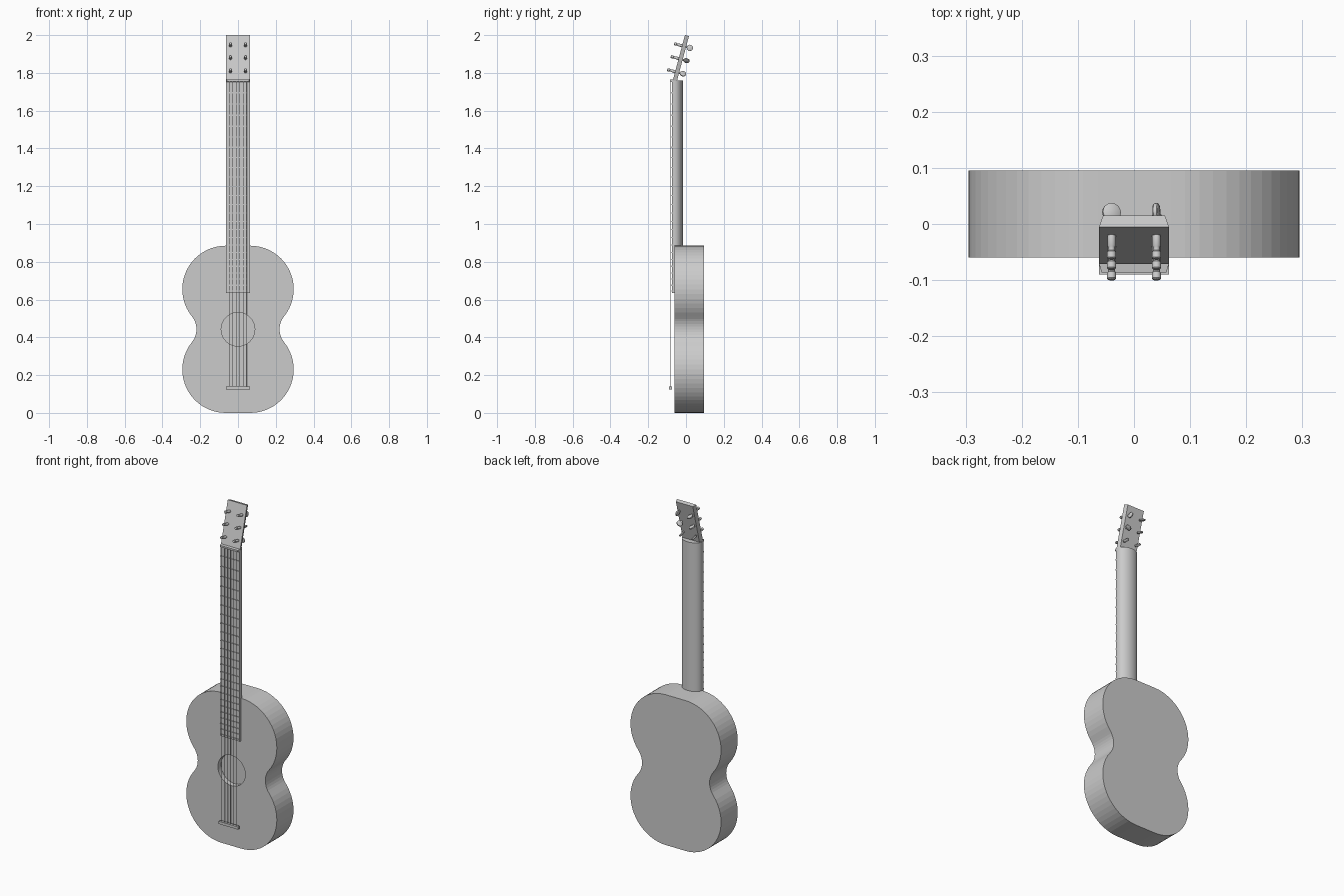
import bpy, bmesh, math
from mathutils import Matrix, Vector

cube = bpy.data.objects.get("Cube")
if cube:
    bpy.data.objects.remove(cube)

GREY = (0.6, 0.6, 0.6, 1)
mat = bpy.data.materials.new("plain grey")
mat.use_nodes = True
mat.diffuse_color = GREY
mat.node_tree.nodes["Principled BSDF"].inputs["Base Color"].default_value = GREY


def loft(name, loops, matrix=Matrix(), smooth=False):
    """Skin matching closed loops of points and cap both ends."""
    bm = bmesh.new()
    rings = [[bm.verts.new(matrix @ Vector(p)) for p in loop] for loop in loops]
    n = len(rings[0])
    for a, b in zip(rings, rings[1:]):
        for i in range(n):
            j = (i + 1) % n
            bm.faces.new((a[i], a[j], b[j], b[i]))
    bm.faces.new(rings[0][::-1])
    bm.faces.new(rings[-1])
    bmesh.ops.recalc_face_normals(bm, faces=bm.faces)
    mesh = bpy.data.meshes.new(name)
    bm.to_mesh(mesh)
    bm.free()
    mesh.materials.append(mat)
    obj = bpy.data.objects.new(name, mesh)
    bpy.context.collection.objects.link(obj)
    if smooth:
        bpy.ops.object.select_all(action='DESELECT')
        obj.select_set(True)
        bpy.context.view_layer.objects.active = obj
        bpy.ops.object.shade_smooth_by_angle(angle=math.radians(40))
    return obj


def arc(cx, cy, r, a0, a1, steps):
    angles = [math.radians(a0 + (a1 - a0) * i / steps) for i in range(steps + 1)]
    return [(cx + r * math.cos(a), cy + r * math.sin(a)) for a in angles]


def upright(pts, y):
    return [(x, y, z) for x, z in pts]


def rect(w, y, z0, z1):
    return upright([(-w, z0), (w, z0), (w, z1), (-w, z1)], y)


def box(name, w, y0, y1, z0, z1):
    return loft(name, [rect(w, y0, z0, z1), rect(w, y1, z0, z1)])


def turned(name, profile, matrix, sides=16):
    """Round part along local y from (radius, y) pairs."""
    loops = [upright(arc(0, 0, r, 0, 360, sides)[:-1], y) for r, y in profile]
    return loft(name, loops, matrix, True)


# Body: two bouts joined by a concave waist, mirrored across the middle
MID, BOUT, R = 0.4425, 0.2125, 0.23
WAIST_X, WAIST_R = 0.328, 0.108
bend = math.degrees(math.atan2(BOUT, WAIST_X - 0.065))
side = arc(0.065, MID - BOUT, R, -90, bend, 20)
side += arc(WAIST_X, MID, WAIST_R, 180 + bend, 180 - bend, 10)[1:-1]
side += arc(0.065, MID + BOUT, R, -bend, 90, 20)
outline = side + [(-x, z) for x, z in reversed(side)]
body = loft("body", [upright(outline, -0.06), upright(outline, 0.095)])

# Sound hole cut into the front
cutter = turned("sound_hole_cutter", [(0.089, -0.1), (0.089, -0.03)], Matrix.Translation((0, 0, MID)), 48)
cutter.hide_render = True
cut = body.modifiers.new("sound_hole", 'BOOLEAN')
cut.operation = 'DIFFERENCE'
cut.solver = 'EXACT'
cut.object = cutter
bpy.context.view_layer.update()
body.data = bpy.data.meshes.new_from_object(body.evaluated_get(bpy.context.evaluated_depsgraph_get()))
body.modifiers.clear()
bpy.data.objects.remove(cutter)

# Neck with a rounded back
NUT_Z, HALF = 1.757, 0.0625
d_shape = [(x, -0.06 + y * 0.7) for x, y in arc(0, 0, HALF, 0, 180, 24)]
loft("neck", [[(x, y, z) for x, y in d_shape] for z in (0.87, 1.76)], smooth=True)

# Fingerboard, nut and frets that close up towards the body
box("fingerboard", HALF, -0.073, -0.0595, 0.635, 1.76)
loft("nut", [rect(HALF, -0.07, 1.752, 1.766), rect(0.058, -0.086, 1.754, 1.764)])
FRETS = 24
for i in range(1, FRETS + 1):
    t = i / FRETS
    z = NUT_Z - 1.112 * t * (1.35 - 0.35 * t)
    box(f"fret_{i}", HALF, -0.077, -0.072, z - 0.003, z + 0.003)

# Bridge and strings
box("bridge", HALF, -0.09, -0.074, 0.123, 0.139)
for i in range(6):
    x = -0.047 + i * 0.0188
    r = 0.0018 - i * 0.00015
    ring = arc(x, -0.083, r, 0, 360, 6)[:-1]
    loft(f"string_{i + 1}", [[(px, py, z) for px, py in ring] for z in (0.13, NUT_Z)])

# Headstock leaning back, narrower behind
lean = Matrix.Translation((0, -0.07, 1.76)) @ Matrix.Rotation(math.radians(-15), 4, 'X')
loft("headstock", [rect(HALF, 0, 0, 0.2485), rect(0.055, 0.022, 0, 0.2485)], lean)

# Tuning posts with a string groove, and flat round knobs behind
post = [(0.006, -0.043), (0.008, -0.041), (0.008, -0.03), (0.006, -0.028),
        (0.006, -0.021), (0.0075, -0.019), (0.0075, 0), (0.005, 0.022), (0.005, 0.03)]
knob = [(0.014, -0.005), (0.0165, -0.003), (0.0165, 0.003), (0.014, 0.005)]
turns = {"right": (45, 20, 15), "left": (50, -40, 80)}
for word, sign in (("right", -1), ("left", 1)):
    for row, along in enumerate((0.048, 0.12, 0.19)):
        place = lean @ Matrix.Translation((sign * 0.04, 0, along))
        turned(f"tuning_post_{word}_{row + 1}", post, place)
        # Disc lies along the post axis, turned around it
        spin = Matrix.Rotation(math.radians(turns[word][row]), 4, 'Y')
        flat = Matrix.Rotation(math.radians(90), 4, 'X')
        turned(f"tuning_knob_{word}_{row + 1}", knob,
               place @ Matrix.Translation((0, 0.043, 0)) @ spin @ flat, 20)
